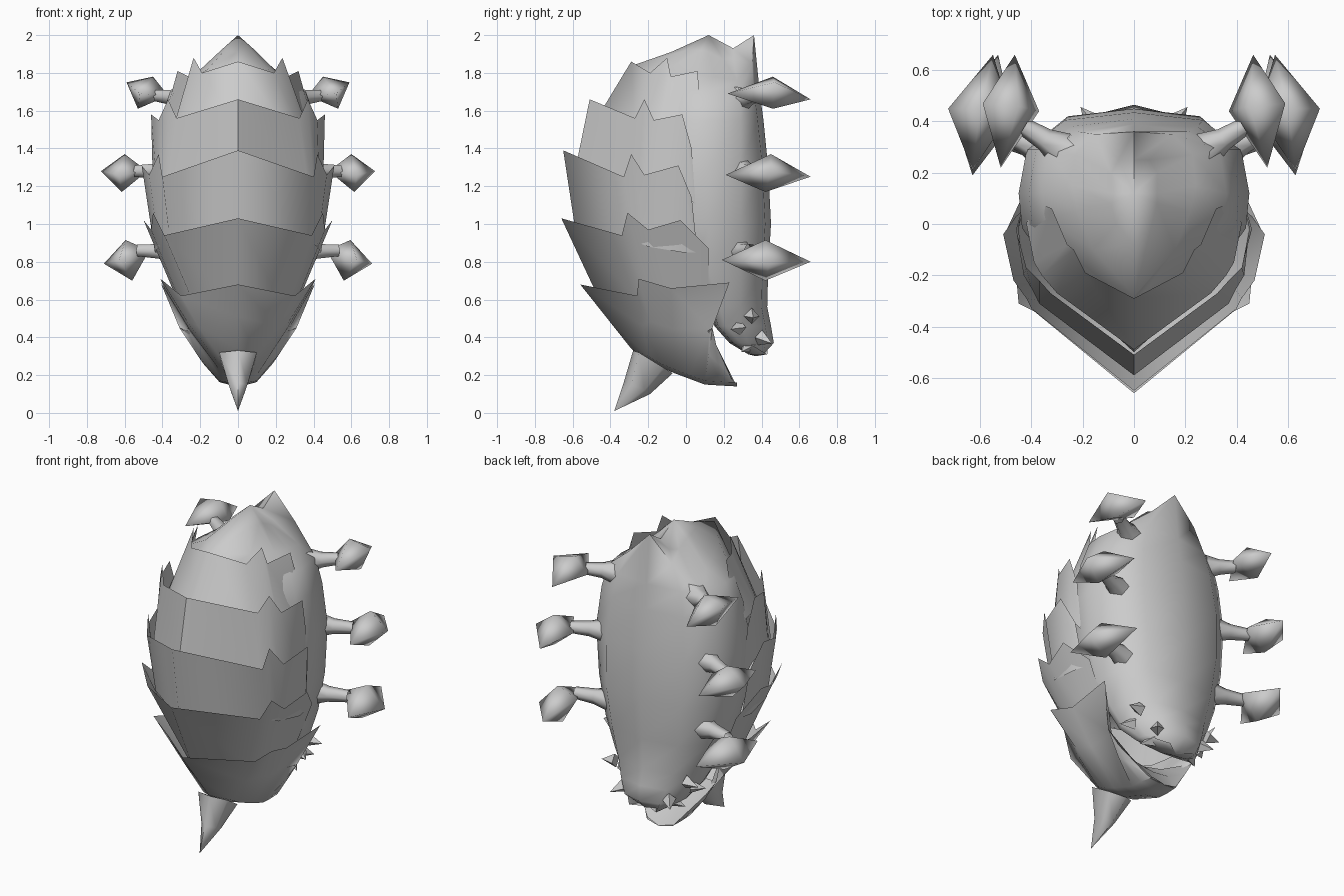
import bpy, bmesh, math
from mathutils import Vector

if "Cube" in bpy.data.objects:
    bpy.data.objects.remove(bpy.data.objects["Cube"])


def finish(name, bm, angle):
    bmesh.ops.remove_doubles(bm, verts=bm.verts, dist=0.0005)
    bmesh.ops.recalc_face_normals(bm, faces=bm.faces)
    me = bpy.data.meshes.new(name)
    bm.to_mesh(me)
    bm.free()
    ob = bpy.data.objects.new(name, me)
    bpy.context.collection.objects.link(ob)
    bpy.ops.object.select_all(action='DESELECT')
    ob.select_set(True)
    bpy.context.view_layer.objects.active = ob
    bpy.ops.object.shade_smooth_by_angle(angle=math.radians(angle))
    return ob


def both(half, closed):
    """Mirror a half section that starts on x = 0 (closed: also ends there)."""
    other = [(-x, y, z) for x, y, z in (half[1:-1] if closed else half[1:])]
    return list(half) + other[::-1] if closed else other[::-1] + list(half)


def loft(name, halves, closed=True, start=None, end=None, angle=40):
    bm = bmesh.new()
    rows = [[bm.verts.new(p) for p in both(h, closed)] for h in halves]
    n = len(rows[0])
    for a, b in zip(rows, rows[1:]):
        for i in range(n if closed else n - 1):
            j = (i + 1) % n
            bm.faces.new((a[i], a[j], b[j], b[i]))
    for tip, row in ((start, rows[0]), (end, rows[-1])):
        if tip:
            t = bm.verts.new(tip)
            for i in range(n):
                bm.faces.new((row[i], row[(i + 1) % n], t))
    return finish(name, bm, angle)


# Body: stacked sections (z, half width, front y, back y), then the ridged top
def section(z, w, f, b):
    s = min(0.29, b - 0.1)
    side = [(0.97, f + (0.12 - f) * 0.78), (1.0, max(0.12, f + 0.06)),
            (0.93, max(s, f + 0.1)), (0.6, b - 0.03)]
    return ([(0, f, z), (0.6 * w, f + (0.12 - f) * 0.4 if f < 0.12 else f + 0.01, z)]
            + [(k * w, max(y, f + 0.02), z) for k, y in side] + [(0, b, z)])


body = [section(*r) for r in (
    (0.31, 0.10, 0.33, 0.41), (0.37, 0.20, 0.23, 0.465), (0.46, 0.26, 0.15, 0.45),
    (0.56, 0.31, 0.12, 0.43),
    (0.75, 0.38, -0.25, 0.435), (1.0, 0.43, -0.48, 0.45), (1.3, 0.45, -0.5, 0.435),
    (1.55, 0.41, -0.42, 0.41), (1.7, 0.36, -0.33, 0.39))]
body += [
    [(0, -.28, 1.84), (.16, -.1, 1.82), (.22, .05, 1.79), (.24, .15, 1.78),
     (.23, .27, 1.76), (.15, .35, 1.85), (0, .36, 2.0)],
    [(0, -.08, 1.91), (.07, 0, 1.92), (.09, .08, 1.92), (.09, .12, 1.91),
     (.09, .2, 1.87), (.06, .25, 1.88), (0, .25, 1.93)]]
loft("body", body, start=(0, .37, .30), end=(0, .12, 2.0), angle=60)

# Overlapping shell plates: jagged upper rim and tucked lower edge, half each
plates = [
    ([(0, -.29, 1.86), (.19, -.19, 1.80), (.235, -.1, 1.88), (.26, -.08, 1.78),
      (.32, .06, 1.81), (.37, .08, 1.61)],
     [(0, -.49, 1.53), (.3, -.27, 1.45), (.36, -.2, 1.45), (.39, -.15, 1.45),
      (.42, 0, 1.45), (.41, .05, 1.4)]),
    ([(0, -.51, 1.66), (.325, -.27, 1.56), (.37, -.22, 1.66), (.42, -.17, 1.55),
      (.46, -.02, 1.58), (.445, .03, 1.4)],
     [(0, -.59, 1.27), (.37, -.31, 1.2), (.4, -.25, 1.2), (.43, -.2, 1.2),
      (.45, -.02, 1.18), (.435, .05, 1.1)]),
    ([(0, -.65, 1.39), (.4, -.33, 1.25), (.42, -.29, 1.37), (.47, -.22, 1.26),
      (.51, -.04, 1.31), (.46, .03, 1.14)],
     [(0, -.58, .93), (.36, -.3, .9), (.39, -.25, .9), (.42, -.2, .88),
      (.44, -.02, .85), (.425, .06, .85)]),
    ([(0, -.66, 1.03), (.39, -.34, .94), (.45, -.31, 1.06), (.46, -.2, .97),
      (.50, -.03, 1.02), (.43, .12, .87)],
     [(0, -.45, .58), (.23, -.23, .57), (.28, -.18, .57), (.30, -.08, .57),
      (.31, 0, .57), (.31, .12, .57)])]
for i, rows in enumerate(plates):
    loft(f"shell_plate_{i + 1}", rows, closed=False, angle=75)

# Lowest plate: a cup-shaped jaw drawn down to a keel
rim = [(0, -.56, .68), (.30, -.26, .62), (.41, -.25, .71), (.39, -.08, .66),
       (.41, .23, .69), (.31, .14, .45), (.25, .16, .36), (.09, .25, .16)]
keel = [(0, y, z) for y, z in ((-.28, .33), (-.2, .28), (-.13, .24), (-.06, .21),
                               (.02, .18), (.1, .15), (.18, .145), (.27, .14))]
low = [(0, -.29, .34)] + [(.1 if i < 6 else .08, k[1], k[2] + .02)
                          for i, k in enumerate(keel[1:])]
mid = [((a[0] + b[0]) * .53, (a[1] + b[1]) / 2, (a[2] + b[2]) / 2)
       for a, b in zip(rim, low)]
loft("lower_jaw", [rim, mid, low, keel], closed=False, angle=75)

# Floor of the mouth, from the lip back into the cup
loft("mouth_floor", [[(0, .27, .14), (.05, .26, .15), (.09, .25, .16)],
                     [(0, .17, .27), (.12, .16, .29), (.25, .16, .36)],
                     [(0, .02, .38), (.16, .05, .40), (.31, .14, .45)]],
     closed=False, angle=75)

# Horn under the jaw
loft("horn", [
    [(0, -.28, .33), (.1, -.25, .32), (.08, -.12, .24), (0, -.07, .21)],
    [(0, -.33, .16), (.05, -.29, .15), (.04, -.22, .12), (0, -.19, .10)]],
    end=(0, -.38, .01), angle=75)


# Legs: flared neck and a pointed foot with four mid corners
def leg(name, s, z, neck, corners, front, back):
    bm = bmesh.new()
    vec = lambda p: bm.verts.new((s * p[0], p[1], p[2]))
    ring = [vec(p) for p in corners]
    f, b = vec(front), vec(back)
    for i in range(4):
        j = (i + 1) % 4
        bm.faces.new((ring[i], ring[j], f))
        bm.faces.new((ring[j], ring[i], b))
    a = Vector((neck, .27, z))
    c = Vector(corners[0]) + Vector((.06, -.06, 0))
    d = (c - a).normalized()
    u = d.cross(Vector((0, 0, 1))).normalized()
    v = d.cross(u)
    rows = []
    for t, r in ((0, .085), (.55, .045), (1, .035)):
        p = a.lerp(c, t)
        rows.append([vec(p + r * (math.cos(k * math.pi / 3) * u + math.sin(k * math.pi / 3) * v))
                     for k in range(6)])
    for p, q in zip(rows, rows[1:]):
        for i in range(6):
            j = (i + 1) % 6
            bm.faces.new((p[i], p[j], q[j], q[i]))
    finish(name, bm, 120)


legs = [
    ("upper", 1.66, .25, [(.37, .44, 1.68), (.45, .46, 1.78), (.59, .47, 1.75), (.53, .46, 1.61)],
     (.52, .22, 1.69), (.465, .66, 1.66)),
    ("middle", 1.28, .31, [(.48, .43, 1.28), (.60, .45, 1.37), (.725, .45, 1.28), (.615, .42, 1.17)],
     (.63, .21, 1.26), (.55, .66, 1.25)),
    ("lower", .85, .27, [(.47, .40, .86), (.595, .42, .915), (.71, .44, .79), (.56, .42, .70)],
     (.63, .19, .81), (.53, .66, .80))]
for side, s in (("right", 1), ("left", -1)):
    for label, z, neck, corners, front, back in legs:
        leg(f"{label}_leg_{side}", s, z, neck, corners, front, back)

    # Small four-sided teeth round the bottom of the body
    for i, (p, d) in enumerate((
            ((.27, .35, .51), (1, .1, -.1)), ((.25, .27, .45), (.8, -.5, -.1)),
            ((.17, .41, .39), (.5, .6, -.3)), ((.15, .32, .35), (.6, -.3, -.3)))):
        bm = bmesh.new()
        bmesh.ops.create_cone(bm, segments=4, radius1=.042, radius2=0, depth=.09, cap_ends=True)
        dirn = Vector((s * d[0], d[1], d[2])).normalized()
        mat = dirn.to_track_quat('Z', 'Y').to_matrix().to_4x4()
        mat.translation = Vector((s * p[0], p[1], p[2])) + dirn * .02
        bmesh.ops.transform(bm, matrix=mat, verts=bm.verts)
        finish(f"tooth_{i + 1}_{side}", bm, 30)
